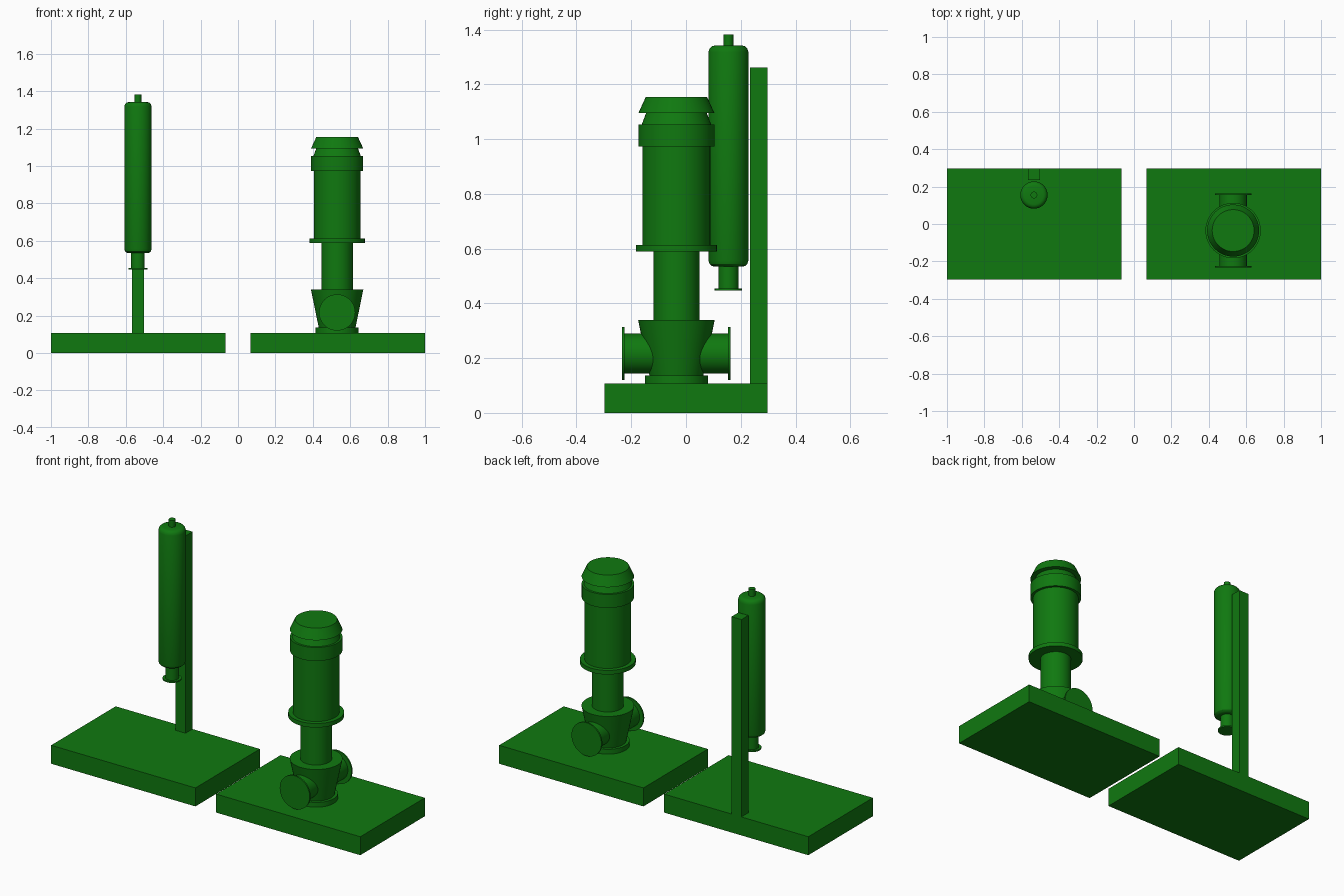
import bpy, math
from mathutils import Matrix, Vector

cube = bpy.data.objects.get("Cube")
if cube:
    bpy.data.objects.remove(cube, do_unlink=True)

green = bpy.data.materials.new("pump green")
green.use_nodes = True
green.diffuse_color = (0.005, 0.19, 0.005, 1)
green.node_tree.nodes["Principled BSDF"].inputs["Base Color"].default_value = green.diffuse_color


def add_object(name, verts, faces, smooth):
    mesh = bpy.data.meshes.new(name)
    mesh.from_pydata(verts, [], faces)
    mesh.materials.append(green)
    obj = bpy.data.objects.new(name, mesh)
    bpy.context.collection.objects.link(obj)
    if smooth:
        bpy.ops.object.select_all(action="DESELECT")
        obj.select_set(True)
        bpy.context.view_layer.objects.active = obj
        bpy.ops.object.shade_smooth_by_angle(angle=math.radians(30))
    return obj


def box(name, low, high):
    verts = [(x, y, z) for x in (low[0], high[0])
             for y in (low[1], high[1]) for z in (low[2], high[2])]
    faces = [(0, 1, 3, 2), (4, 6, 7, 5), (0, 4, 5, 1), (2, 3, 7, 6), (0, 2, 6, 4), (1, 5, 7, 3)]
    return add_object(name, verts, faces, False)


def turned(name, profile, origin, tilt=0, sides=48):
    """Closed solid of revolution from (radius, height) points, bottom to top."""
    frame = Matrix.Translation(Vector(origin)) @ Matrix.Rotation(tilt, 4, "X")
    verts = []
    for r, h in profile:
        for i in range(sides):
            a = math.tau * i / sides
            verts.append(frame @ Vector((r * math.cos(a), r * math.sin(a), h)))
    faces = [tuple(reversed(range(sides)))]
    for k in range(len(profile) - 1):
        for i in range(sides):
            j = (i + 1) % sides
            b = k * sides
            faces.append((b + i, b + j, b + sides + j, b + sides + i))
    faces.append(tuple(range(len(verts) - sides, len(verts))))
    return add_object(name, verts, faces, True)


# Base slabs and the post carrying the vessel
box("vessel_base", (-1, -0.298, 0), (-0.067, 0.298, 0.108))
box("pump_base", (0.067, -0.298, 0), (1, 0.298, 0.108))
box("vessel_post", (-0.567, 0.234, 0.108), (-0.503, 0.298, 1.262))

# Slim upright vessel
vessel = (-0.535, 0.155, 0)
turned("vessel_body", [(0.05, 0.534), (0.061, 0.537), (0.069, 0.544), (0.073, 0.557),
                       (0.073, 1.318), (0.069, 1.331), (0.061, 1.339), (0.05, 1.342)], vessel)
turned("vessel_top_pipe", [(0.018, 1.33), (0.018, 1.382)], vessel)
turned("vessel_neck", [(0.036, 0.452), (0.036, 0.54)], vessel)
turned("vessel_flange", [(0.05, 0.447), (0.05, 0.455)], vessel)

# Pump and motor stack
pump = (0.53, -0.035, 0)
turned("pump_foot", [(0.115, 0.108), (0.115, 0.136)], pump)
turned("pump_casing", [(0.097, 0.13), (0.14, 0.34)], pump)
turned("pump_column", [(0.084, 0.33), (0.084, 0.6)], pump)
turned("motor_flange", [(0.148, 0.589), (0.148, 0.613)], pump)
turned("motor_body", [(0.124, 0.605), (0.124, 0.98)], pump)
turned("motor_collar", [(0.139, 0.974), (0.139, 1.053), (0.127, 1.053), (0.109, 1.1)], pump)
turned("motor_cap", [(0.139, 1.095), (0.112, 1.154)], pump)

# Suction and discharge branches, front and back
for side, tilt in (("front", math.pi / 2), ("back", -math.pi / 2)):
    centre = (pump[0], pump[1], 0.217)
    turned(side + "_pipe", [(0.073, 0), (0.073, 0.193)], centre, tilt)
    turned(side + "_pipe_flange", [(0.097, 0.189), (0.097, 0.198)], centre, tilt)
